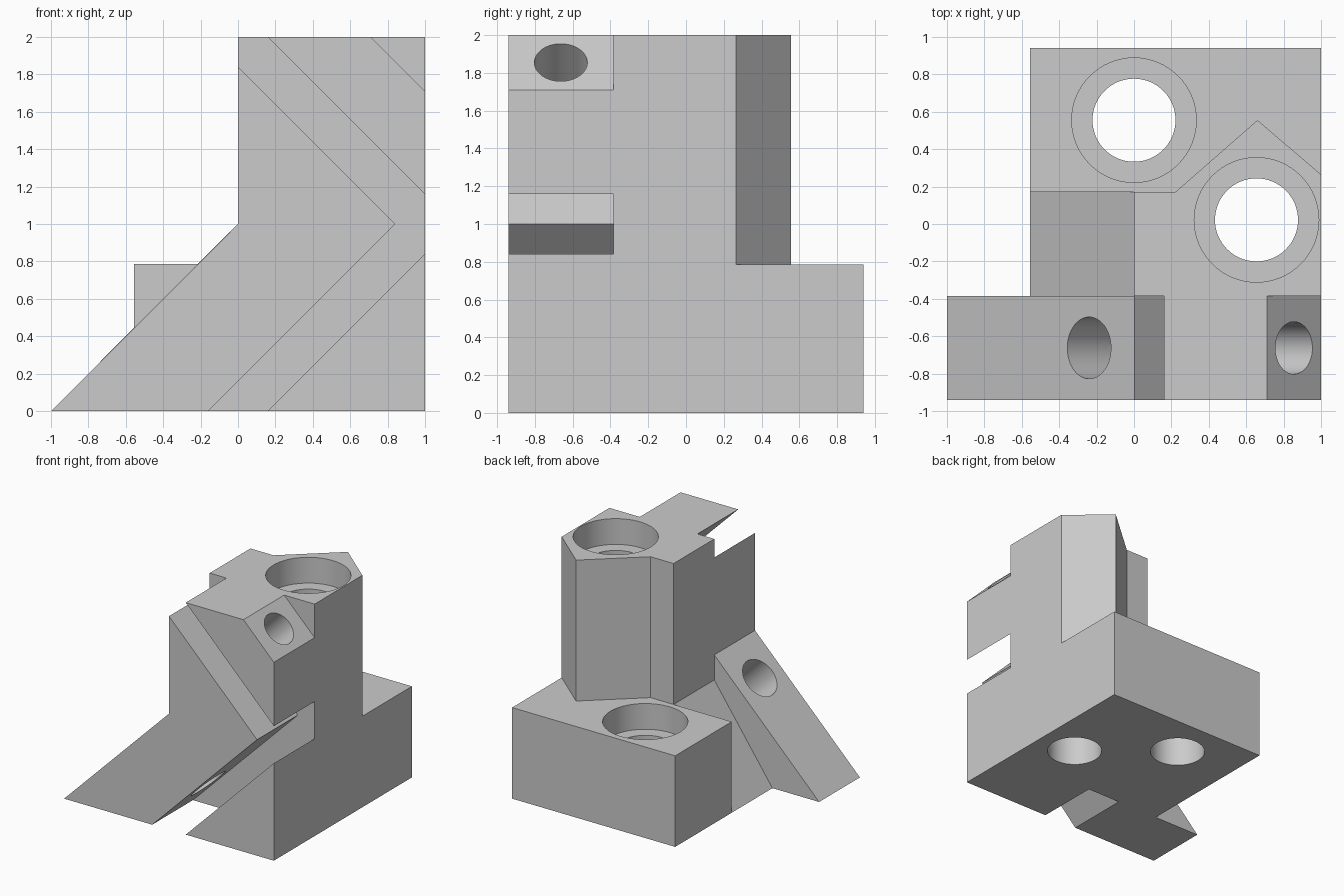
import bpy, bmesh, math
from mathutils import Vector

cube = bpy.data.objects.get("Cube")
if cube:
    bpy.data.objects.remove(cube, do_unlink=True)

grey = bpy.data.materials.new("light grey")
grey.use_nodes = True
colour = (0.6, 0.6, 0.6, 1)
grey.diffuse_color = colour
grey.node_tree.nodes["Principled BSDF"].inputs["Base Color"].default_value = colour


def finish(name, bm):
    bmesh.ops.recalc_face_normals(bm, faces=bm.faces)
    mesh = bpy.data.meshes.new(name)
    bm.to_mesh(mesh)
    bm.free()
    mesh.materials.append(grey)
    obj = bpy.data.objects.new(name, mesh)
    bpy.context.collection.objects.link(obj)
    return obj


def prism(name, outline, low, high, axis):
    """Extrude an outline along y (outline in x, z) or z (outline in x, y)."""
    bm = bmesh.new()
    if axis == "y":
        points = [(a, low, b) for a, b in outline]
        move = Vector((0, high - low, 0))
    else:
        points = [(a, b, low) for a, b in outline]
        move = Vector((0, 0, high - low))
    face = bm.faces.new([bm.verts.new(p) for p in points])
    made = bmesh.ops.extrude_face_region(bm, geom=[face])["geom"]
    bmesh.ops.translate(bm, vec=move, verts=[v for v in made if isinstance(v, bmesh.types.BMVert)])
    return finish(name, bm)


def drill(name, start, end, radius):
    """Round cutter between two points."""
    start, end = Vector(start), Vector(end)
    bm = bmesh.new()
    bmesh.ops.create_cone(bm, cap_ends=True, segments=64, radius1=radius, radius2=radius,
                          depth=(end - start).length)
    turn = (end - start).to_track_quat("Z", "Y").to_matrix()
    bmesh.ops.rotate(bm, matrix=turn, verts=bm.verts)
    bmesh.ops.translate(bm, vec=(start + end) / 2, verts=bm.verts)
    return finish(name, bm)


def combine(target, other, operation):
    mod = target.modifiers.new(operation.lower(), "BOOLEAN")
    mod.operation = operation
    mod.solver = "EXACT"
    mod.object = other
    bpy.context.view_layer.objects.active = target
    bpy.ops.object.modifier_apply(modifier=mod.name)
    bpy.data.objects.remove(other, do_unlink=True)


FRONT, STEP, REAR, BACK = -0.94, -0.385, 0.17, 0.94
SHELF = 0.785

# Tall tower with a pointed back
body = prism("bracket_body", [(0, STEP), (1, STEP), (1, 0.265), (0.66, 0.555), (0.22, REAR), (0, REAR)],
             0, 2, "z")

# Base block, side ramp and sloped front slab
base = prism("base_block", [(-0.555, REAR), (1, REAR), (1, BACK), (-0.555, BACK)], 0, SHELF, "z")
ramp = prism("side_ramp", [(-0.555, 0), (0, 0), (0, SHELF)], STEP, REAR, "y")
slab = prism("front_slab", [(-1, 0), (1, 0), (1, 1.71), (0.71, 2), (0, 2), (0, 1)], FRONT, STEP, "y")

# Arrow-shaped slot through the front slab
slot = prism("arrow_slot", [(-0.1, 1.94), (0.84, 1), (-0.26, -0.1), (0.06, -0.1),
                            (1.1, 0.94), (1.1, 1.06), (0.06, 2.1), (-0.1, 2.1)],
             FRONT - 0.1, STEP, "y")
combine(slab, slot, "DIFFERENCE")

# Slanted screw holes that open into the slot
middle = (FRONT + STEP) / 2
combine(slab, drill("chamfer_hole", (0.955, middle, 1.955), (0.5, middle, 1.5), 0.14), "DIFFERENCE")
combine(slab, drill("slope_hole", (-0.34, middle, 0.86), (0.25, middle, 0.27), 0.165), "DIFFERENCE")

for part in (base, ramp, slab):
    combine(body, part, "UNION")

# Upright bolt holes with counterbores
for x, y, top in ((0, 0.555, SHELF), (0.655, 0.022, 2)):
    combine(body, drill("bolt_hole", (x, y, -0.1), (x, y, top + 0.1), 0.222), "DIFFERENCE")
    combine(body, drill("counterbore", (x, y, top - 0.222), (x, y, top + 0.1), 0.333), "DIFFERENCE")

# Merge coplanar faces and keep hard edges
bm = bmesh.new()
bm.from_mesh(body.data)
bmesh.ops.remove_doubles(bm, verts=bm.verts, dist=0.0001)
bmesh.ops.dissolve_limit(bm, angle_limit=math.radians(0.5), verts=bm.verts, edges=bm.edges)
bm.to_mesh(body.data)
bm.free()
bpy.ops.object.select_all(action="DESELECT")
body.select_set(True)
bpy.context.view_layer.objects.active = body
bpy.ops.object.shade_smooth_by_angle(angle=math.radians(30))
